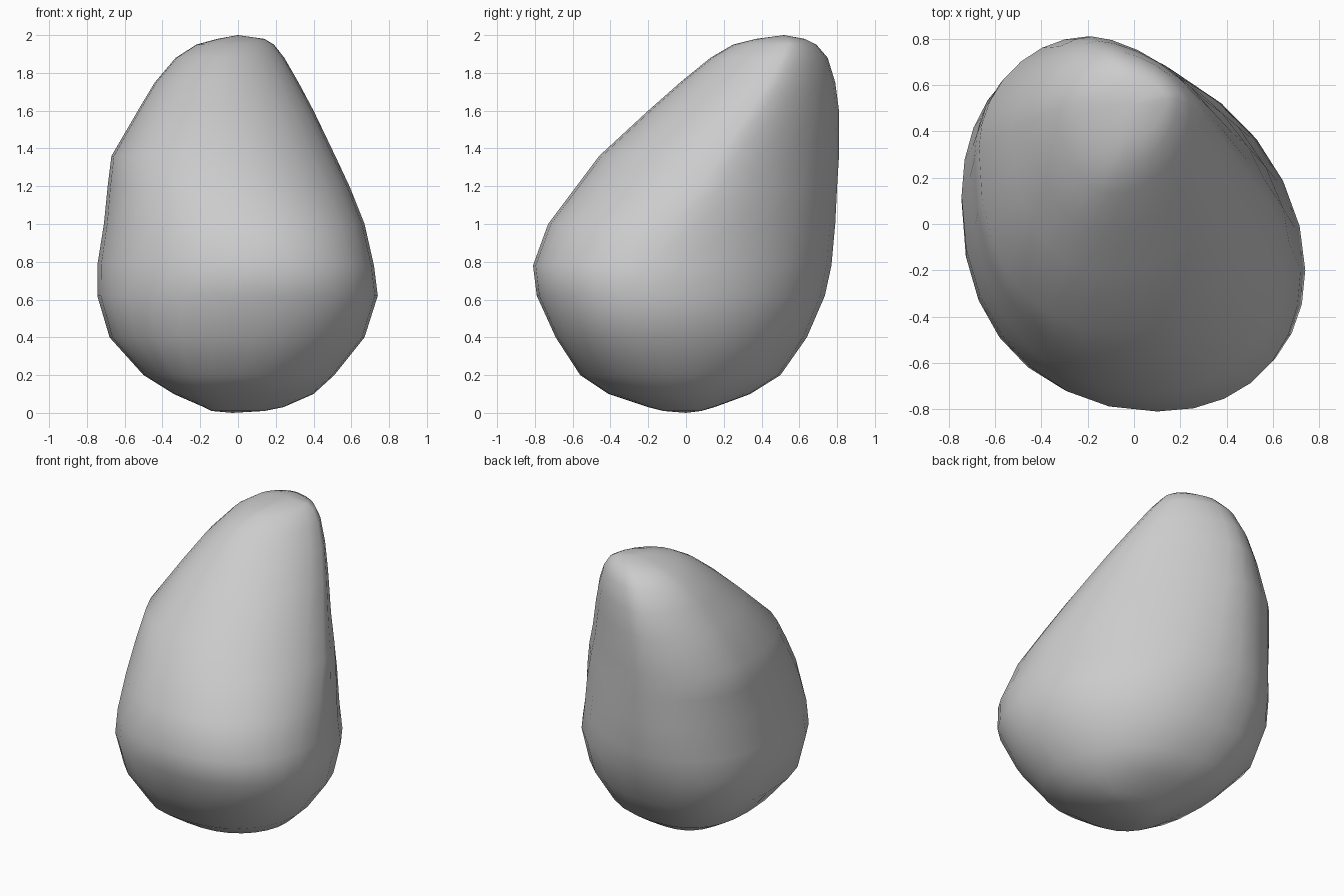
import bpy, bmesh, math

# Cross-sections: z, x left, x right, y front, y back,
# then where each extreme sits: y of left, y of right, x of front, x of back
LEVELS = [
    (0.01, -0.14, 0.14, -0.12, 0.08, 0.00, 0.00, 0.00, -0.02),
    (0.03, -0.18, 0.24, -0.20, 0.15, 0.00, 0.00, 0.00, -0.04),
    (0.10, -0.34, 0.40, -0.41, 0.34, 0.03, -0.05, 0.02, -0.08),
    (0.20, -0.50, 0.51, -0.56, 0.50, 0.05, -0.10, 0.03, -0.12),
    (0.40, -0.68, 0.67, -0.69, 0.64, 0.08, -0.16, 0.08, -0.16),
    (0.62, -0.745, 0.74, -0.79, 0.735, 0.10, -0.20, 0.10, -0.18),
    (0.78, -0.745, 0.72, -0.81, 0.77, 0.12, -0.20, 0.10, -0.20),
    (1.00, -0.71, 0.67, -0.73, 0.79, 0.20, -0.08, 0.05, -0.20),
    (1.20, -0.69, 0.59, -0.58, 0.80, 0.28, 0.08, -0.02, -0.20),
    (1.36, -0.67, 0.515, -0.46, 0.81, 0.33, 0.18, -0.07, -0.20),
    (1.60, -0.53, 0.40, -0.20, 0.81, 0.40, 0.34, -0.10, -0.18),
    (1.75, -0.44, 0.32, -0.03, 0.79, 0.45, 0.44, -0.11, -0.15),
    (1.88, -0.33, 0.245, 0.13, 0.75, 0.50, 0.51, -0.10, -0.10),
    (1.95, -0.22, 0.19, 0.25, 0.69, 0.53, 0.54, -0.06, -0.05),
    (1.98, -0.11, 0.14, 0.37, 0.63, 0.53, 0.54, -0.02, -0.01),
]
QUARTER = 7
# Corner roundness by height: z, back right, back left, front left, front right
POWERS = [
    (0.0, 2.1, 2.5, 2.7, 2.1),
    (0.3, 2.05, 2.45, 2.6, 2.1),
    (0.8, 1.8, 2.1, 2.12, 2.2),
    (1.3, 1.55, 1.95, 2.35, 2.1),
    (1.65, 1.55, 1.85, 2.2, 2.0),
    (2.0, 1.65, 1.75, 1.7, 1.85),
]


def powers_at(z):
    for a, b in zip(POWERS, POWERS[1:]):
        if z <= b[0]:
            t = (z - a[0]) / (b[0] - a[0])
            return [p + t * (q - p) for p, q in zip(a[1:], b[1:])]


def section(level):
    """Outline made of four quarter superellipses joined at the extremes."""
    z, xl, xr, yf, yb, yl, yr, xf, xb = level
    right, back, left, front = (xr, yr), (xb, yb), (xl, yl), (xf, yf)
    corners = [(right, back, (xb, yr)), (back, left, (xb, yl)),
               (left, front, (xf, yl)), (front, right, (xf, yr))]
    pts = []
    for (a, b, c), p in zip(corners, powers_at(z)):
        for i in range(QUARTER):
            t = i / QUARTER * math.pi / 2
            u, v = math.cos(t) ** (2 / p), math.sin(t) ** (2 / p)
            pts.append([c[k] + u * (a[k] - c[k]) + v * (b[k] - c[k])
                        for k in (0, 1)] + [z])
    return pts


bm = bmesh.new()
rings = [[bm.verts.new(p) for p in section(l)] for l in LEVELS]
n = 4 * QUARTER

# Skin between the cross-sections
for lo, hi in zip(rings, rings[1:]):
    for i in range(n):
        j = (i + 1) % n
        bm.faces.new((lo[i], lo[j], hi[j], hi[i]))

# Rounded tip and base
tip = bm.verts.new((0.0, 0.52, 2.0))
base = bm.verts.new((-0.03, 0.0, 0.0))
for i in range(n):
    j = (i + 1) % n
    bm.faces.new((rings[-1][i], rings[-1][j], tip))
    bm.faces.new((rings[0][j], rings[0][i], base))

bmesh.ops.recalc_face_normals(bm, faces=bm.faces)
for f in bm.faces:
    f.smooth = True
mesh = bpy.data.meshes.new("boulder")
bm.to_mesh(mesh)
bm.free()
boulder = bpy.data.objects.new("boulder", mesh)
bpy.context.collection.objects.link(boulder)
